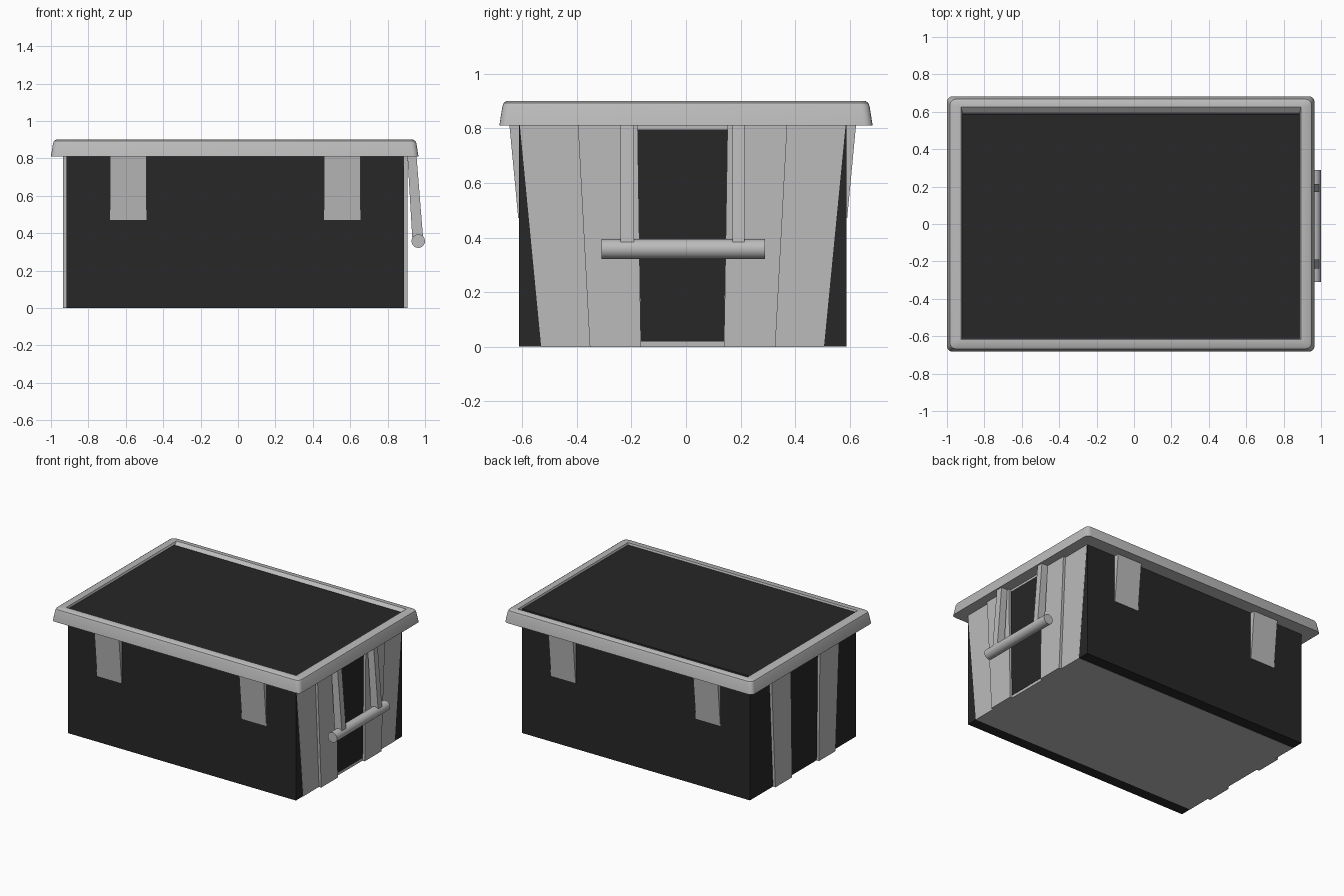
import bpy, bmesh, math
from mathutils import Vector

if "Cube" in bpy.data.objects:
    bpy.data.objects.remove(bpy.data.objects["Cube"])

def material(name, c):
    m = bpy.data.materials.new(name)
    m.diffuse_color = (c[0], c[1], c[2], 1)
    m.use_nodes = True
    m.node_tree.nodes["Principled BSDF"].inputs["Base Color"].default_value = m.diffuse_color
    return m

GREY = material("light grey plastic", (0.50, 0.50, 0.50))
DARK = material("near black plastic", (0.02, 0.02, 0.02))

def finish(name, bm, mat):
    bmesh.ops.recalc_face_normals(bm, faces=bm.faces[:])
    me = bpy.data.meshes.new(name)
    bm.to_mesh(me)
    bm.free()
    ob = bpy.data.objects.new(name, me)
    bpy.context.collection.objects.link(ob)
    me.materials.append(mat)
    return ob

def loft(name, low, high, z0, z1, mat):
    """Solid between two rectangles (x0, x1, y0, y1) at z0 and z1."""
    bm = bmesh.new()
    rings = []
    for (x0, x1, y0, y1), z in ((low, z0), (high, z1)):
        rings.append([bm.verts.new(p) for p in
                      ((x0, y0, z), (x1, y0, z), (x1, y1, z), (x0, y1, z))])
    a, b = rings
    bm.faces.new(a)
    bm.faces.new(b)
    for i in range(4):
        j = (i + 1) % 4
        bm.faces.new((a[i], a[j], b[j], b[i]))
    return finish(name, bm, mat)

# dark straight-sided box
box = (-0.917, 0.886, -0.611, 0.587)
loft("dark_box", box, box, 0.001, 0.888, DARK)

# grey tapered tub, nearly flush with the box ends and bottom
loft("tapered_tub", (-0.916, 0.887, -0.53, 0.505),
     (-0.916, 0.887, -0.61, 0.586), 0.0, 0.83, GREY)

# end ribs and dark recess panels between them, on both ends
for end, x0, x1 in (("right", 0.87, 0.905), ("left", -0.936, -0.90)):
    loft(end + "_rib_front", (x0, x1, -0.352, -0.165),
         (x0, x1, -0.396, -0.177), 0.0, 0.82, GREY)
    loft(end + "_rib_back", (x0, x1, 0.139, 0.327),
         (x0, x1, 0.152, 0.371), 0.0, 0.82, GREY)
    p0, p1 = (0.88, 0.889) if end == "right" else (-0.919, -0.91)
    loft(end + "_recess_panel", (p0, p1, -0.165, 0.139),
         (p0, p1, -0.177, 0.152), 0.02, 0.795, DARK)

# tapered tabs under the rim, front and back
for i, (x0, x1) in enumerate(((-0.685, -0.49), (0.46, 0.655))):
    loft(f"front_tab_{i}", (x0, x1, -0.614, -0.60),
         (x0, x1, -0.647, -0.60), 0.472, 0.82, GREY)
    loft(f"back_tab_{i}", (x0, x1, 0.57, 0.590),
         (x0, x1, 0.57, 0.623), 0.472, 0.82, GREY)

# rim frame: rounded rectangular rings bridged into a closed section
def ring(bm, x0, x1, y0, y1, r, z, n=4):
    verts = []
    corners = ((x1 - r, y1 - r, 0), (x0 + r, y1 - r, 90),
               (x0 + r, y0 + r, 180), (x1 - r, y0 + r, 270))
    for cx, cy, a0 in corners:
        for k in range(n + 1):
            a = math.radians(a0 + 90 * k / n)
            verts.append(bm.verts.new((cx + r * math.cos(a), cy + r * math.sin(a), z)))
    return verts

bm = bmesh.new()
rings = []
for inset, z in ((0, 0.81), (0.011, 0.88), (0.016, 0.893), (0.027, 0.90)):
    rings.append(ring(bm, -1 + inset, 0.965 - inset, -0.683 + inset, 0.683 - inset, 0.03, z))
rings.append(ring(bm, -0.925, 0.893, -0.618, 0.625, 0.002, 0.90))
rings.append(ring(bm, -0.917, 0.886, -0.611, 0.594, 0.002, 0.875))
rings.append(ring(bm, -0.91, 0.88, -0.60, 0.58, 0.002, 0.81))
for k in range(len(rings)):
    a, b = rings[k], rings[(k + 1) % len(rings)]
    for i in range(len(a)):
        j = (i + 1) % len(a)
        bm.faces.new((a[i], a[j], b[j], b[i]))
rim = finish("rim", bm, GREY)

# handle arms, leaning outward
for name, y0, y1 in (("front", -0.239, -0.191), ("back", 0.17, 0.214)):
    loft(name + "_handle_arm", (0.932, 0.990, y0, y1),
         (0.905, 0.953, y0, y1), 0.37, 0.83, GREY)

# handle bar
bpy.ops.mesh.primitive_cylinder_add(vertices=32, radius=0.036, depth=0.60,
                                    location=(0.964, -0.01, 0.358),
                                    rotation=(math.pi / 2, 0, 0))
bar = bpy.context.object
bar.name = "handle_bar"
bar.data.materials.append(GREY)

# smooth the rounded parts
for ob in (rim, bar):
    bpy.ops.object.select_all(action='DESELECT')
    ob.select_set(True)
    bpy.context.view_layer.objects.active = ob
    bpy.ops.object.shade_smooth_by_angle(angle=math.radians(35))
